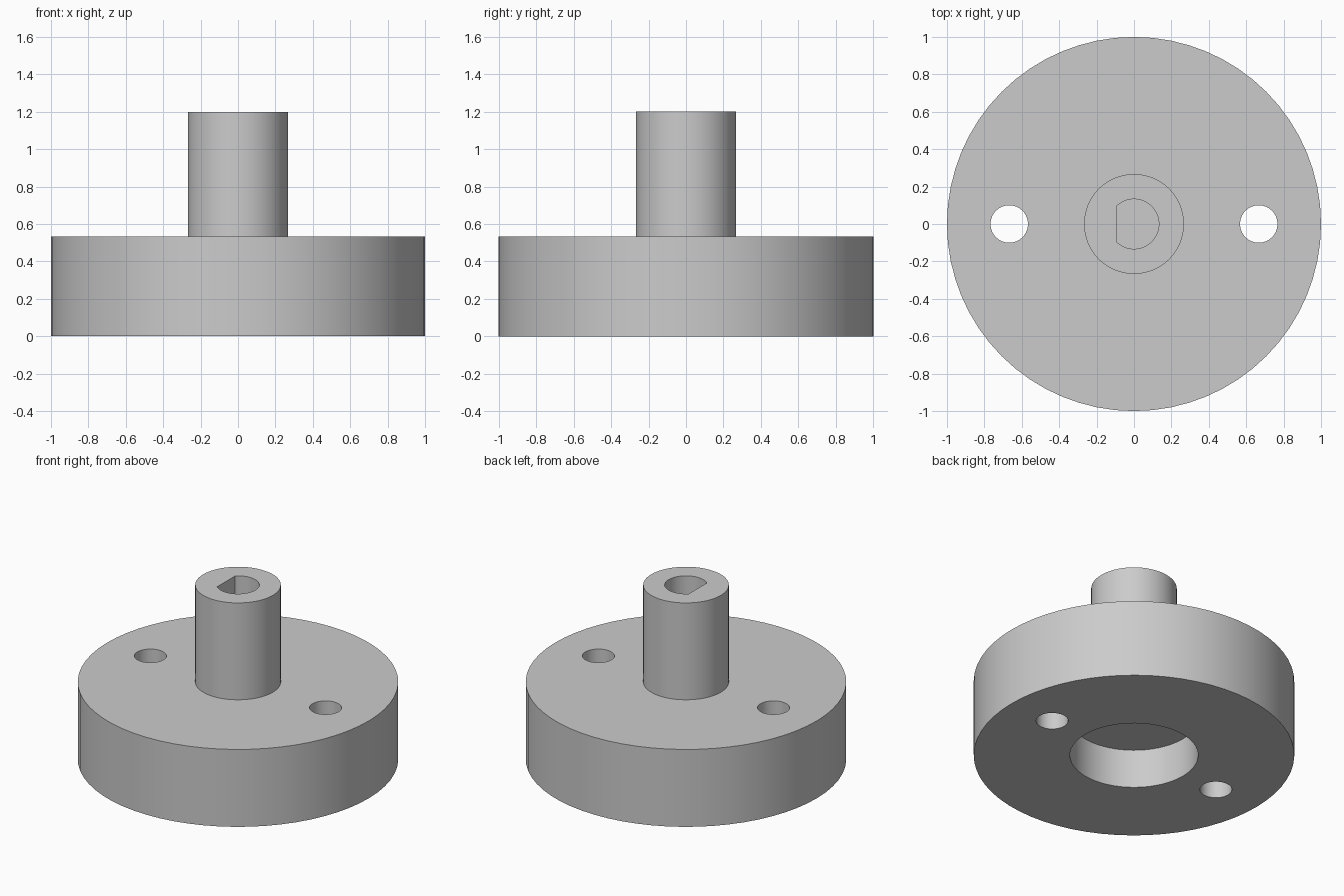
import bpy, math

cube = bpy.data.objects.get("Cube")
if cube:
    bpy.data.objects.remove(cube, do_unlink=True)

grey = bpy.data.materials.new("plain_grey")
grey.use_nodes = True
colour = (0.6, 0.6, 0.6, 1)
grey.diffuse_color = colour
grey.node_tree.nodes["Principled BSDF"].inputs["Base Color"].default_value = colour

DISC_TOP, SHAFT_TOP = 0.533, 1.2
RECESS_TOP = 0.267
OVER = 0.1  # overshoot so cutters clear the surfaces


def cylinder(name, radius, low, high, x=0, sides=64):
    bpy.ops.mesh.primitive_cylinder_add(
        vertices=sides, radius=radius, depth=high - low,
        location=(x, 0, (low + high) / 2))
    obj = bpy.context.object
    obj.name = obj.data.name = name
    obj.data.materials.append(grey)
    return obj


def combine(target, tool, operation):
    mod = target.modifiers.new(tool.name, "BOOLEAN")
    mod.operation, mod.solver, mod.object = operation, "EXACT", tool
    bpy.context.view_layer.objects.active = target
    bpy.ops.object.modifier_apply(modifier=mod.name)
    bpy.data.objects.remove(tool, do_unlink=True)


# Wide disc with a round shaft on top
hub = cylinder("flanged_hub", 1, 0, DISC_TOP)
combine(hub, cylinder("shaft", 0.267, RECESS_TOP + OVER, SHAFT_TOP), "UNION")

# Round recess underneath and a pair of bolt holes
combine(hub, cylinder("recess", 0.4, -OVER, RECESS_TOP), "DIFFERENCE")
for side in (-1, 1):
    hole = cylinder("bolt_hole", 0.1, -OVER, DISC_TOP + OVER, side * 0.667)
    combine(hub, hole, "DIFFERENCE")

# Blind D-shaped bore: a cylinder with its -x side cut flat
bore = cylinder("bore", 0.133, DISC_TOP, SHAFT_TOP + OVER)
bpy.ops.mesh.primitive_cube_add(size=1, location=(-0.59, 0, 1))
flat = bpy.context.object
flat.name = "bore_flat"
flat.scale.z = 2
combine(bore, flat, "DIFFERENCE")
combine(hub, bore, "DIFFERENCE")

# Smooth round walls with crisp rims
bpy.ops.object.select_all(action="DESELECT")
hub.select_set(True)
bpy.context.view_layer.objects.active = hub
bpy.ops.object.shade_smooth_by_angle(angle=math.radians(30))
